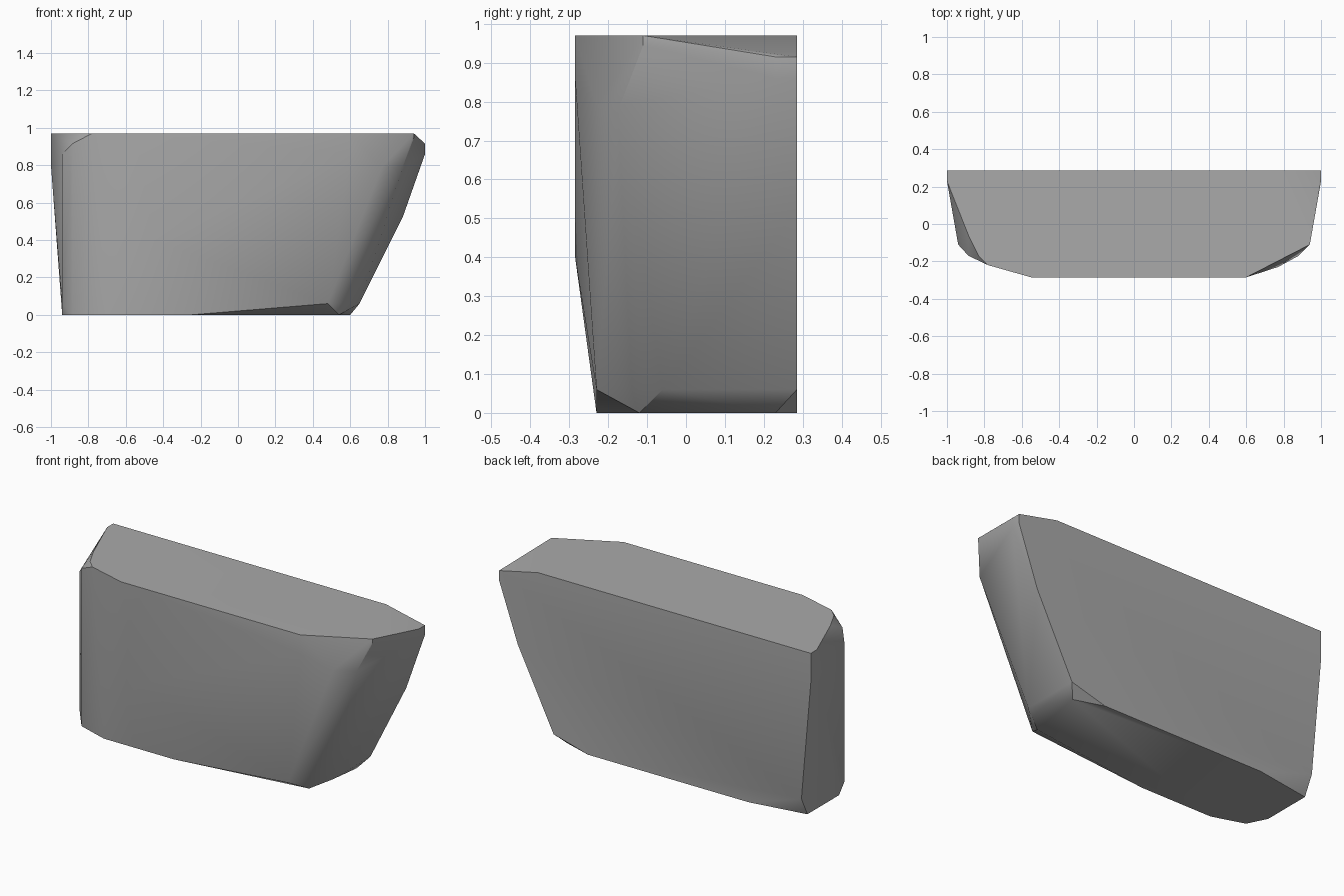
import bpy, bmesh, math

cube = bpy.data.objects.get("Cube")
if cube:
    bpy.data.objects.remove(cube, do_unlink=True)

stone = bpy.data.materials.new("stone_grey")
stone.use_nodes = True
colour = (0.4, 0.4, 0.4, 1)
stone.diffuse_color = colour
stone.node_tree.nodes["Principled BSDF"].inputs["Base Color"].default_value = colour

H, B, F = 0.97, 0.285, -0.285   # top height, back plane, front plane

# Corners of the chipped slab, grouped by the side they shape
top = [(x, y, H) for x, y in (
    (-1, B), (-1, .23), (-.885, -.06), (-.83, -.17), (-.78, -.22),
    (-.55, F), (.6, F), (.94, -.11), (.75, B))]
bottom = [(x, y, 0) for x, y in (
    (-.6, B), (-.94, .23), (-.94, -.06), (-.885, -.17), (-.7, -.23),
    (-.25, -.23), (.54, -.12), (.6, .23), (.43, B))]
back = [(x, B, z) for x, z in (
    (1, .915), (1, .86), (.88, .52), (.65, .06), (-.94, .11), (-1, .8))]
front = [(.6, F, .86), (-.45, F, .4), (.48, -.23, .06)]
right_end = [(1, .23, .915), (1, .23, .86), (.94, -.11, .945),
             (.88, -.17, .79), (.77, -.23, .79), (.65, -.06, .06)]
left_end = [(-.94, -.11, .86), (-.885, -.17, .915), (-.94, -.11, .06),
            (-1, .23, .8)]

# Wrap the corners in a closed convex rock
bm = bmesh.new()
for p in top + bottom + back + front + right_end + left_end:
    bm.verts.new(p)
hull = bmesh.ops.convex_hull(bm, input=bm.verts[:])
unused = [v for v in bm.verts if not v.link_faces]
bmesh.ops.delete(bm, geom=unused, context='VERTS')
bmesh.ops.dissolve_limit(bm, angle_limit=math.radians(1),
                         verts=bm.verts[:], edges=bm.edges[:])
bmesh.ops.recalc_face_normals(bm, faces=bm.faces[:])

mesh = bpy.data.meshes.new("rock_slab")
bm.to_mesh(mesh)
bm.free()
mesh.materials.append(stone)
rock = bpy.data.objects.new("rock_slab", mesh)
bpy.context.collection.objects.link(rock)

# Soft facets with crisp major edges
bpy.ops.object.select_all(action='DESELECT')
rock.select_set(True)
bpy.context.view_layer.objects.active = rock
bpy.ops.object.shade_smooth_by_angle(angle=math.radians(32))
